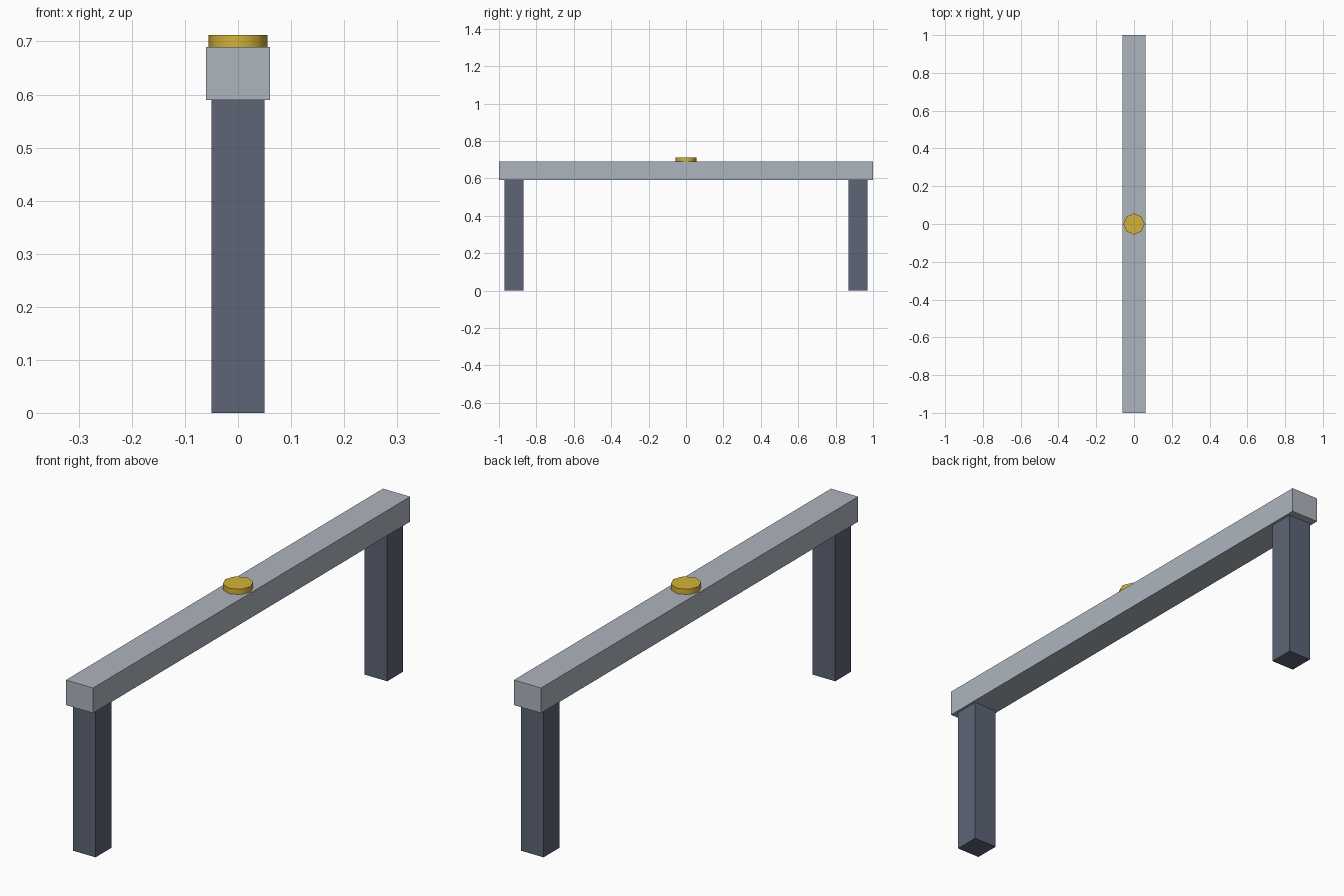
import bpy
import math

if "Cube" in bpy.data.objects:
    bpy.data.objects.remove(bpy.data.objects["Cube"])


def material(name, color):
    m = bpy.data.materials.new(name)
    m.diffuse_color = color
    m.use_nodes = True
    m.node_tree.nodes["Principled BSDF"].inputs["Base Color"].default_value = m.diffuse_color
    return m


def box(name, size, center, mat):
    bpy.ops.mesh.primitive_cube_add(size=1, location=center)
    o = bpy.context.object
    o.name = name
    o.scale = size
    bpy.ops.object.transform_apply(location=False, rotation=False, scale=True)
    o.data.materials.append(mat)
    return o


light_steel = material("light_steel", (0.42, 0.46, 0.52, 1))
dark_steel = material("dark_steel", (0.11, 0.13, 0.18, 1))
gold = material("gold", (0.65, 0.45, 0.04, 1))

# Long horizontal beam
box("beam", (0.12, 2.0, 0.10), (0, 0, 0.64), light_steel)

# Two square posts under the beam ends
for name, y in (("front_leg", -0.92), ("back_leg", 0.92)):
    box(name, (0.10, 0.10, 0.59), (0, y, 0.295), dark_steel)

# Eight-sided disc on the middle of the beam
bpy.ops.mesh.primitive_cylinder_add(vertices=8, radius=0.056, depth=0.022,
                                    location=(0, 0, 0.701))
disc = bpy.context.object
disc.name = "center_disc"
disc.data.materials.append(gold)
bpy.ops.object.shade_smooth_by_angle(angle=math.radians(50))
